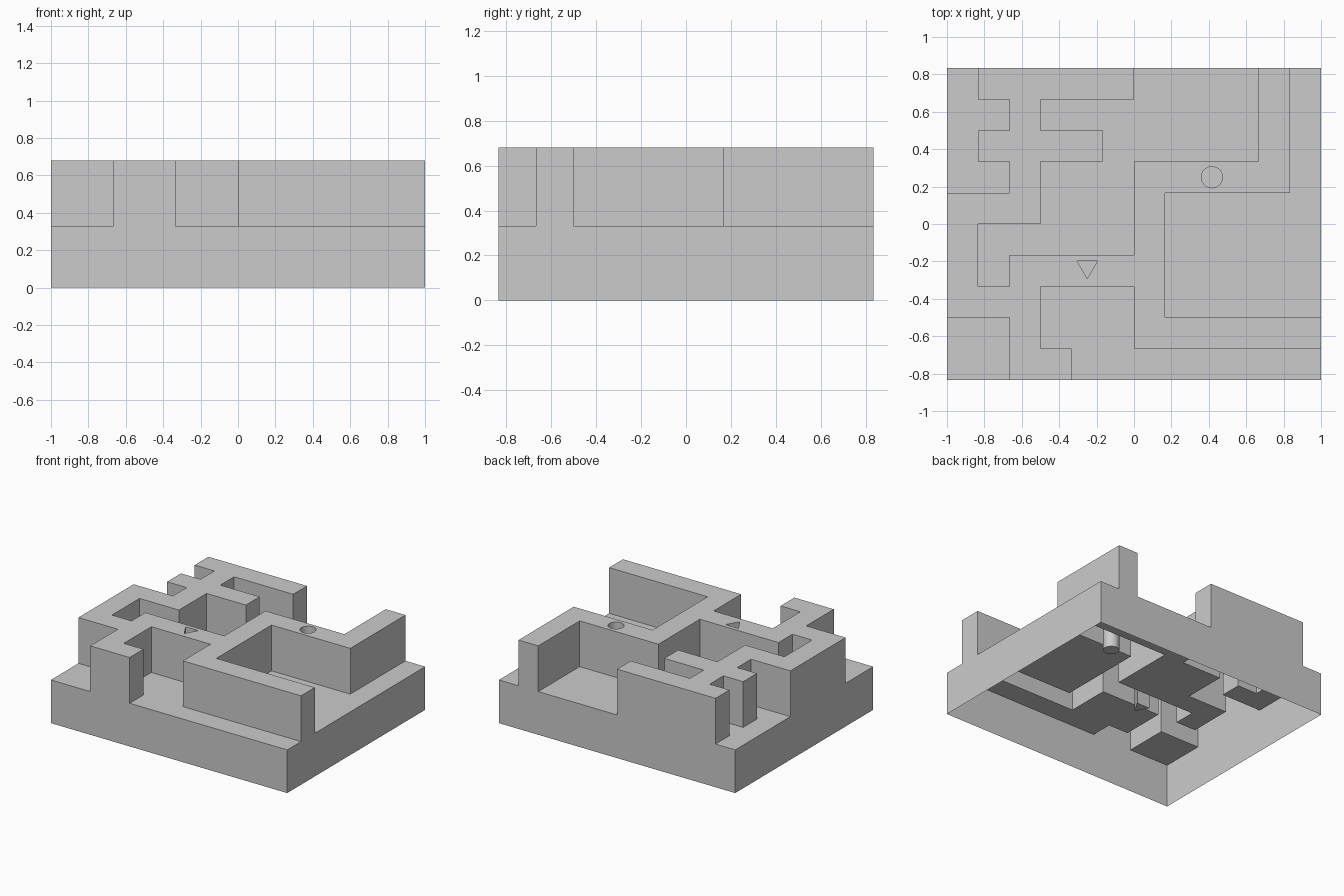
import bpy, bmesh
from math import sin, cos, pi

if "Cube" in bpy.data.objects:
    bpy.data.objects.remove(bpy.data.objects["Cube"])

U = 1 / 6                                  # plan grid unit
FLOOR, TOP, SOCKET = 0.33, 0.68, 0.25      # heights


def trace(x, y, along_x, steps):
    """Right-angled path: steps alternate between x and y moves."""
    pts = [(x, y)]
    for s in steps:
        x, y = (x + s, y) if along_x else (x, y + s)
        along_x = not along_x
        pts.append((x, y))
    return [(px * U, py * U) for px, py in pts]


def ring(cx, cy, r, n, start=0.0):
    return [(cx + r * cos(start + 2 * pi * i / n),
             cy + r * sin(start + 2 * pi * i / n)) for i in range(n)]


def wall(bm, loop, z0, z1):
    for a, b in zip(loop, loop[1:] + loop[:1]):
        bm.faces.new([bm.verts.new(p) for p in
                      ((*a, z0), (*b, z0), (*b, z1), (*a, z1))])


def fill(bm, loops, z):
    """Flat upward-facing surface; loops after the first are holes."""
    edges = []
    for loop in loops:
        vs = [bm.verts.new((*p, z)) for p in loop]
        edges += [bm.edges.new((vs[i - 1], vs[i])) for i in range(len(vs))]
    made = bmesh.ops.triangle_fill(bm, use_beauty=True, edges=edges,
                                   normal=(0, 0, 1))["geom"]
    for f in made:
        if isinstance(f, bmesh.types.BMFace):
            f.normal_update()
            if f.normal.z < 0:
                f.normal_flip()


def finish(name, bm):
    bmesh.ops.remove_doubles(bm, verts=bm.verts, dist=1e-4)
    me = bpy.data.meshes.new(name)
    bm.to_mesh(me)
    bm.free()
    ob = bpy.data.objects.new(name, me)
    bpy.context.collection.objects.link(ob)
    return ob


# Edges of the raised ridge, counter-clockwise, with the plate corner each encloses
paths = [
    (trace(-6, -3, True, [2, -2]), (-1, -5 * U)),
    (trace(-2, -5, False, [1, -1, 2, 3, -2, 6]), (1, -5 * U)),
    (trace(6, -3, True, [-5, 4, 4, 4]), (1, 5 * U)),
    (trace(4, 5, False, [-3, -4, -3, -4, -1, -1, 2, 2, 2, 2, 1, -2, 1, 3, 1]), None),
    (trace(-5, 5, False, [-1, 1, -1, -1, -1, 1, -1, -2]), (-1, 5 * U)),
]
round_hole = ring(2.5 * U, 1.5 * U, 0.0565, 32)
tri_hole = ring(-1.5 * U, -0.229, 0.063, 3, -pi / 2)

# Hollow block, open underneath: skirt, low floors, ridge sides and ridge top
bm = bmesh.new()
ridge, outline = [], []
for path, corner in paths:
    extra = [corner] if corner else []
    ridge += path
    outline += [path[0]] + extra + [path[-1]]
    fill(bm, [path + extra], FLOOR)
wall(bm, outline, 0, FLOOR)
wall(bm, ridge, FLOOR, TOP)
fill(bm, [ridge, round_hole, tri_hole], TOP)
finish("ridged_block", bm)

# Blind sockets sunk into the ridge
for name, loop in (("round_socket", round_hole), ("triangular_socket", tri_hole)):
    bm = bmesh.new()
    wall(bm, loop[::-1], SOCKET, TOP)
    fill(bm, [loop], SOCKET)
    ob = finish(name, bm)
    if name == "round_socket":
        bpy.context.view_layer.objects.active = ob
        ob.select_set(True)
        bpy.ops.object.shade_smooth_by_angle()
        ob.select_set(False)
